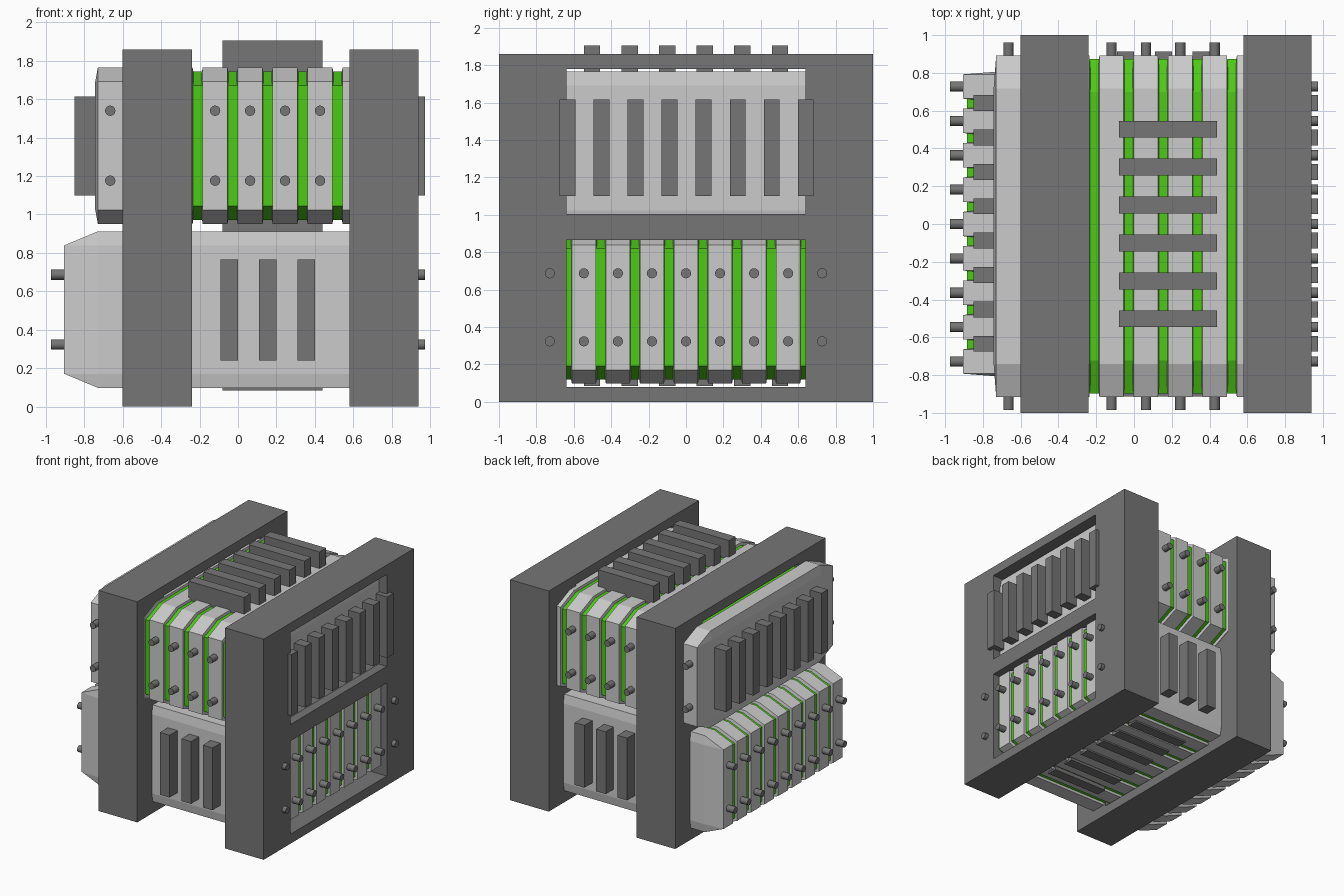
import bpy, bmesh, math
from mathutils import Vector

if "Cube" in bpy.data.objects:
    bpy.data.objects.remove(bpy.data.objects["Cube"])


def material(name, rgb):
    m = bpy.data.materials.new(name)
    m.diffuse_color = (*rgb, 1)
    m.use_nodes = True
    m.node_tree.nodes["Principled BSDF"].inputs["Base Color"].default_value = m.diffuse_color
    return m


DARK = material("dark grey", (0.18, 0.18, 0.18))
LIGHT = material("light grey", (0.60, 0.60, 0.60))
GREEN = material("bright green", (0.07, 0.60, 0.006))


def finish(name, bm, mat):
    bmesh.ops.remove_doubles(bm, verts=bm.verts, dist=1e-5)
    bmesh.ops.recalc_face_normals(bm, faces=bm.faces)
    me = bpy.data.meshes.new(name)
    bm.to_mesh(me)
    bm.free()
    me.materials.append(mat)
    ob = bpy.data.objects.new(name, me)
    bpy.context.collection.objects.link(ob)
    return ob


def add_box(bm, x0, x1, y0, y1, z0, z1):
    vs = bmesh.ops.create_cube(bm, size=1)["verts"]
    for v in vs:
        v.co = Vector(((x0 + x1) / 2 + v.co.x * (x1 - x0),
                       (y0 + y1) / 2 + v.co.y * (y1 - y0),
                       (z0 + z1) / 2 + v.co.z * (z1 - z0)))


# Frames: a slab with two windows, built from a grid of solid cells
def frame(name, x0, x1):
    ys = [-1, -0.64, 0.64, 1]
    zs = [0, 0.08, 0.865, 1.005, 1.78, 1.86]

    def solid(i, j):
        return 0 <= i < 3 and 0 <= j < 5 and (i, j) not in ((1, 1), (1, 3))

    bm = bmesh.new()

    def quad(*pts):
        bm.faces.new([bm.verts.new(p) for p in pts])

    for i in range(3):
        for j in range(5):
            if not solid(i, j):
                continue
            ya, yb, za, zb = ys[i], ys[i + 1], zs[j], zs[j + 1]
            for x in (x0, x1):
                quad((x, ya, za), (x, yb, za), (x, yb, zb), (x, ya, zb))
            for di, y in ((-1, ya), (1, yb)):
                if not solid(i + di, j):
                    quad((x0, y, za), (x1, y, za), (x1, y, zb), (x0, y, zb))
            for dj, z in ((-1, za), (1, zb)):
                if not solid(i, j + dj):
                    quad((x0, ya, z), (x1, ya, z), (x1, yb, z), (x0, yb, z))
    finish(name, bm, DARK)


frame("left_frame", -0.60, -0.24)
frame("right_frame", 0.58, 0.94)

PITCH = 0.182
HALF = 0.905     # half length of a plate
RISE = 0.407     # half height of a plate
CU, CZ = 0.175, 0.073   # chamfer along the length and in height


def octagon(a, h):
    return [(-a, -h + CZ), (-a + CU, -h), (a - CU, -h), (a, -h + CZ),
            (a, h - CZ), (a - CU, h), (-a + CU, h), (-a, h - CZ)]


# Stack of nine chamfered plates around a green core, with end bolts.
# place(u, w, z): u runs along the plates, w across the stack.
def stack(name, place, zc):
    plates, core, bolts = bmesh.new(), bmesh.new(), bmesh.new()
    for k in range(9):
        w = (k - 4) * PITCH
        rings = []
        for s in (-1, 1):
            outer = [plates.verts.new(place(u, w + s * 0.0645, zc + z))
                     for u, z in octagon(HALF, RISE)]
            a, h = HALF - CU, RISE - CZ
            inner = [plates.verts.new(place(u, w + s * 0.078, zc + z))
                     for u, z in ((-a, -h), (a, -h), (a, h), (-a, h))]
            # raised centre with sloping border
            plates.faces.new(inner)
            for c in range(4):
                o = outer[2 * c], outer[2 * c + 1]
                plates.faces.new((o[0], o[1], inner[c]))
                n = (c + 1) % 4
                plates.faces.new((o[1], outer[(2 * c + 2) % 8], inner[n], inner[c]))
            rings.append(outer)
        for i in range(8):
            j = (i + 1) % 8
            plates.faces.new((rings[0][i], rings[0][j], rings[1][j], rings[1][i]))
        # two bolts on each end of the plate
        for s in (-1, 1):
            for z in (-0.182, 0.182):
                ends = []
                for u in (s * 0.85, s * 0.973):
                    ends.append([bolts.verts.new(place(
                        u, w + 0.027 * math.cos(t * math.pi / 8),
                        zc + z + 0.027 * math.sin(t * math.pi / 8))) for t in range(16)])
                    bolts.faces.new(ends[-1])
                for i in range(16):
                    j = (i + 1) % 16
                    bolts.faces.new((ends[0][i], ends[0][j], ends[1][j], ends[1][i]))
    ends = []
    for w in (-4 * PITCH, 4 * PITCH):
        ends.append([core.verts.new(place(u, w, zc + z))
                     for u, z in octagon(HALF - 0.02, RISE - 0.02)])
        core.faces.new(ends[-1])
    for i in range(8):
        j = (i + 1) % 8
        core.faces.new((ends[0][i], ends[0][j], ends[1][j], ends[1][i]))
    finish(name + "_plates", plates, LIGHT)
    finish(name + "_core", core, GREEN)
    ob = finish(name + "_bolts", bolts, DARK)
    bpy.context.view_layer.objects.active = ob
    ob.select_set(True)
    bpy.ops.object.shade_smooth_by_angle(angle=math.radians(35))
    ob.select_set(False)


UX, UY = 0.063, -0.012
stack("lower_stack", lambda u, w, z: (u, w, z), 0.505)
stack("upper_stack", lambda u, w, z: (UX + w, UY + u, z), 1.358)

# Upright bars on both ends of the upper stack
bm = bmesh.new()
for k in range(8):
    y = (k - 3.5) * PITCH + 0.003
    add_box(bm, -0.85, -0.70, y - 0.042, y + 0.042, 1.10, 1.615)
    add_box(bm, 0.82, 0.973, y - 0.042, y + 0.042, 1.10, 1.615)
finish("upper_end_bars", bm, DARK)

# Upright bars on the front and back of the lower stack
bm = bmesh.new()
for x in (-0.045, 0.155, 0.355):
    for s in (-1, 1):
        ya, yb = sorted((s * 0.75, s * 0.912))
        add_box(bm, x - 0.045, x + 0.045, ya, yb, 0.24, 0.765)
finish("lower_side_bars", bm, DARK)

# Cross bars above, between and beneath the stacks
for name, z0, z1 in (("top_bars", 1.70, 1.905), ("middle_bars", 0.86, 1.0),
                     ("bottom_bars", 0.085, 0.2)):
    bm = bmesh.new()
    for k in range(6):
        y = (k - 2.5) * 0.201
        add_box(bm, -0.08, 0.44, y - 0.044, y + 0.044, z0, z1)
    finish(name, bm, DARK)
